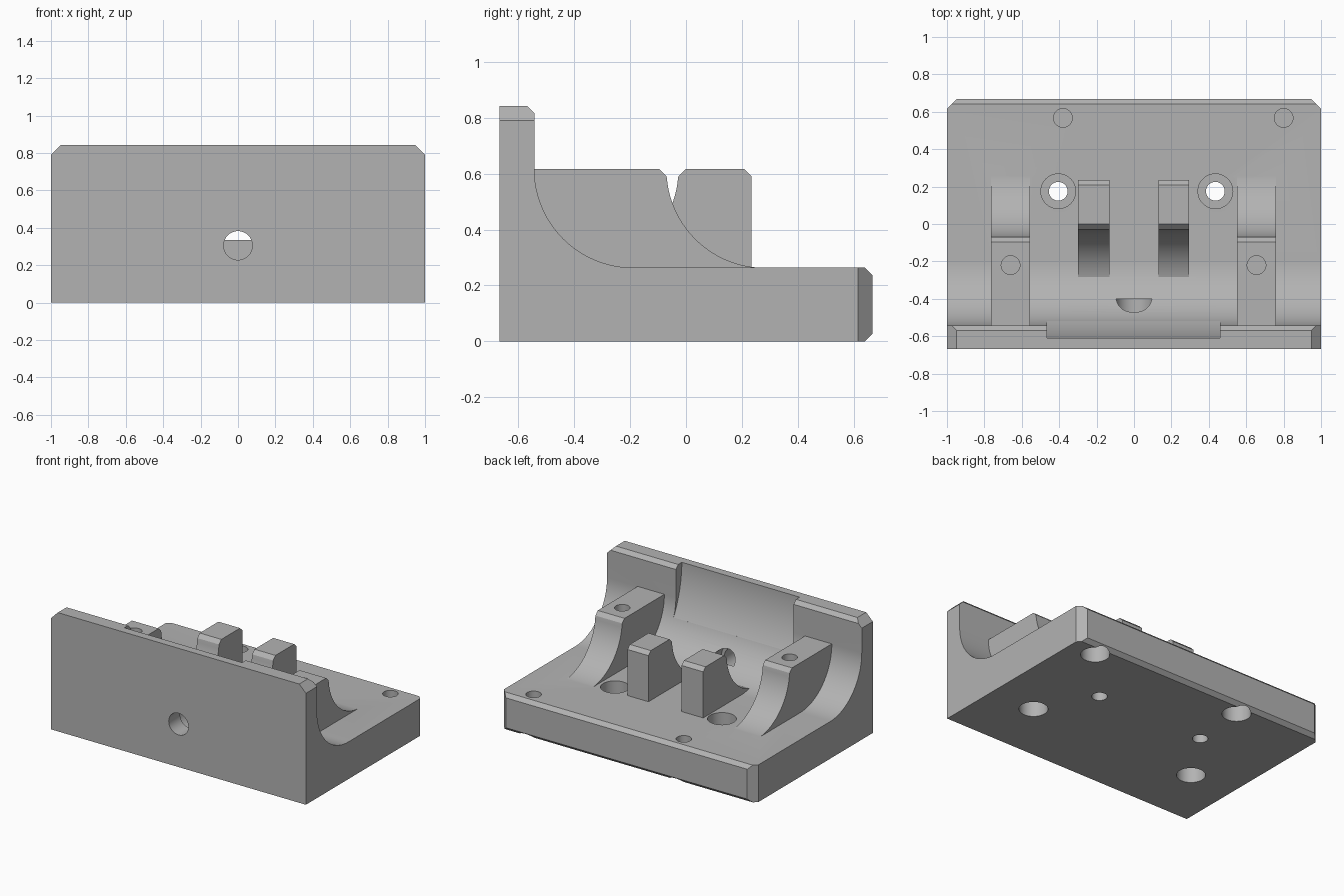
import bpy, bmesh, math
from mathutils import Matrix

cube = bpy.data.objects.get("Cube")
if cube:
    bpy.data.objects.remove(cube)

TOP, FLOOR, R = 0.617, 0.264, 0.353      # block height, base height, fillet radius
WALL, BACK, HEIGHT = -0.543, 0.667, 0.843
C = 0.026                                # small chamfer

grey = bpy.data.materials.new("plain grey")
grey.use_nodes = True
grey.diffuse_color = (0.45, 0.45, 0.45, 1)
grey.node_tree.nodes["Principled BSDF"].inputs["Base Color"].default_value = (0.45, 0.45, 0.45, 1)


def finish(name, bm):
    bmesh.ops.recalc_face_normals(bm, faces=bm.faces)
    mesh = bpy.data.meshes.new(name)
    bm.to_mesh(mesh)
    bm.free()
    mesh.materials.append(grey)
    obj = bpy.data.objects.new(name, mesh)
    bpy.context.collection.objects.link(obj)
    return obj


def arc(cy, cz, r, start, end, steps=24):
    angles = [math.radians(start + (end - start) * i / steps) for i in range(steps + 1)]
    return [(cy + r * math.cos(a), cz + r * math.sin(a)) for a in angles]


def extrude(name, profile, x0, x1):
    """Sweep a side profile of (y, z) points along x."""
    bm = bmesh.new()
    face = bm.faces.new([bm.verts.new((x0, y, z)) for y, z in profile])
    geom = bmesh.ops.extrude_face_region(bm, geom=[face])["geom"]
    verts = [v for v in geom if isinstance(v, bmesh.types.BMVert)]
    bmesh.ops.translate(bm, verts=verts, vec=(x1 - x0, 0, 0))
    return finish(name, bm)


def cylinder(name, x, y, z0, z1, r):
    bm = bmesh.new()
    bmesh.ops.create_cone(bm, cap_ends=True, segments=48, radius1=r, radius2=r, depth=z1 - z0,
                          matrix=Matrix.Translation((x, y, (z0 + z1) / 2)))
    return finish(name, bm)


def cross_cylinder(name, z, y0, y1, r):
    bm = bmesh.new()
    bmesh.ops.create_cone(bm, cap_ends=True, segments=48, radius1=r, radius2=r, depth=y1 - y0,
                          matrix=Matrix.Translation((0, (y0 + y1) / 2, z)) @ Matrix.Rotation(math.pi / 2, 4, "X"))
    return finish(name, bm)


def corner_bar(name, location, axis, length, cut=0.052):
    """Square bar turned 45 degrees, for bevelling a corner."""
    bm = bmesh.new()
    s = cut * math.sqrt(2)
    size = (s, length, s, 1) if axis == "Y" else (s, s, length, 1)
    bmesh.ops.create_cube(bm, size=1, matrix=Matrix.Translation(location)
                          @ Matrix.Rotation(math.pi / 4, 4, axis) @ Matrix.Diagonal(size))
    return finish(name, bm)


def combine(target, other, operation):
    mod = target.modifiers.new(operation.lower(), "BOOLEAN")
    mod.operation, mod.solver, mod.object = operation, "EXACT", other
    bpy.ops.object.select_all(action="DESELECT")
    bpy.context.view_layer.objects.active = target
    target.select_set(True)
    bpy.ops.object.modifier_apply(modifier=mod.name)
    bpy.data.objects.remove(other)


# Base plate and front wall joined by a large fillet
bracket = extrude("bracket_body", [
    (-BACK, 0), (BACK - C, 0), (BACK, C), (BACK, FLOOR - C), (BACK - C, FLOOR)]
    + arc(-0.19, TOP, R, 270, 180)
    + [(WALL, HEIGHT - C), (WALL - C, HEIGHT), (-BACK, HEIGHT)], -1, 1)

# Outer ribs with a hollowed back face
rib = ([(-0.62, 0.1), (-0.62, TOP), (-0.07 - C, TOP), (-0.07, TOP - C)]
       + arc(0.283, TOP - 0.001, R, 185, 270) + [(0.283, 0.1)])
for x0, x1 in ((-0.765, -0.555), (0.55, 0.76)):
    combine(bracket, extrude("rib", rib, x0, x1), "UNION")

# Inner posts with a hollowed front face
post = ([(0.235, 0.1), (0.235, TOP - C), (0.235 - C, TOP), (-0.027 + C, TOP), (-0.027, TOP - C)]
        + arc(-0.38, TOP - 0.001, R, 355, 270) + [(-0.38, 0.1)])
for x0, x1 in ((-0.3, -0.13), (0.13, 0.295)):
    combine(bracket, extrude("post", post, x0, x1), "UNION")

# Bevelled corners of the plate and the wall
cutters = []
for side in (-1, 1):
    cutters.append(corner_bar("plate_corner_cut", (side, BACK, 0.2), "Z", 1))
    cutters.append(corner_bar("wall_corner_cut", (side, -0.6, HEIGHT), "Y", 0.4))

# Curved pocket in the wall
pocket = [(-0.3, 0.95), (-0.61, 0.95)] + arc(0.127, HEIGHT, 0.737, 180, 209) + [(-0.3, 0.486)]
cutters.append(extrude("pocket_cut", pocket, -0.465, 0.46))

# Cross hole through the wall, wider inside
cutters.append(cross_cylinder("wall_hole_cut", 0.305, -0.8, -0.4, 0.077))
cutters.append(cross_cylinder("wall_hole_wide_cut", 0.305, -0.54, -0.4, 0.1))

# Countersunk through holes
for x in (-0.405, 0.435):
    cutters.append(cylinder("through_hole_cut", x, 0.175, -0.1, 0.5, 0.05))
    cutters.append(cylinder("counterbore_cut", x, 0.175, 0.13, 0.5, 0.093))

# Screw holes, wide from below and narrow from above
for x, y in ((-0.38, 0.567), (0.8, 0.567), (-0.66, -0.22), (0.655, -0.22)):
    cutters.append(cylinder("lower_hole_cut", x, y, -0.1, 0.14, 0.093))
    cutters.append(cylinder("upper_hole_cut", x, y, 0.155, 0.8, 0.05))

for cutter in cutters:
    combine(bracket, cutter, "DIFFERENCE")

bpy.ops.object.select_all(action="DESELECT")
bracket.select_set(True)
bpy.context.view_layer.objects.active = bracket
bpy.ops.object.shade_smooth_by_angle(angle=math.radians(25))
